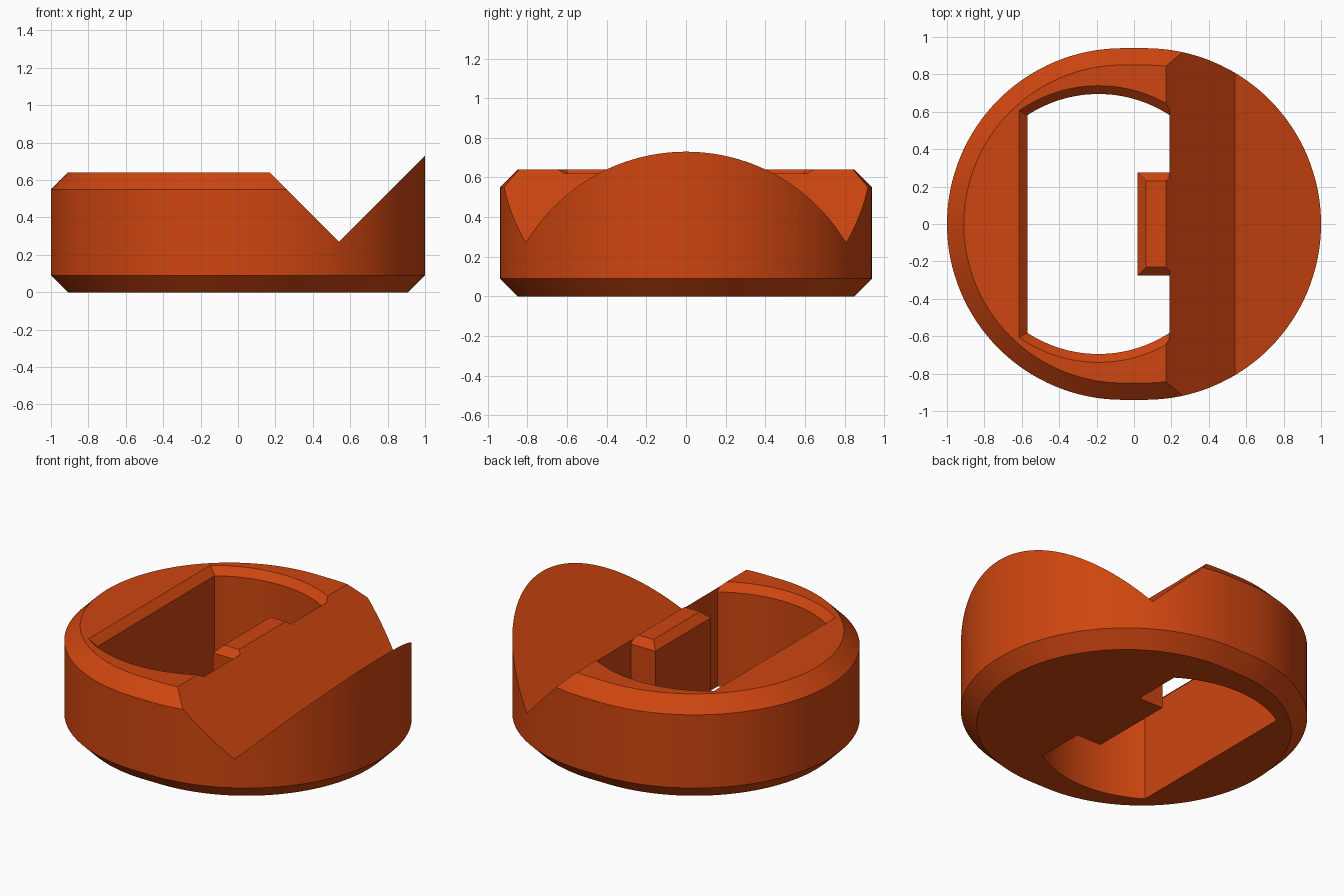
import bpy, bmesh, math
from mathutils import Vector

if "Cube" in bpy.data.objects:
    bpy.data.objects.remove(bpy.data.objects["Cube"])

orange = bpy.data.materials.new("burnt orange")
orange.diffuse_color = (0.62, 0.06, 0.005, 1)
orange.use_nodes = True
orange.node_tree.nodes["Principled BSDF"].inputs["Base Color"].default_value = orange.diffuse_color


def loft(bm, rings):
    """Closed solid through matching rings of points."""
    loops = [[bm.verts.new(p) for p in ring] for ring in rings]
    n = len(loops[0])
    for a, b in zip(loops, loops[1:]):
        for i in range(n):
            j = (i + 1) % n
            bm.faces.new((a[i], a[j], b[j], b[i]))
    bm.faces.new(loops[0][::-1])
    bm.faces.new(loops[-1])


def stadium(r, z, n=64):
    """Two half circles joined by short straight sides."""
    pts = []
    for cx, start in ((0.06, -math.pi / 2), (-0.06, math.pi / 2)):
        for i in range(n + 1):
            a = start + math.pi * i / n
            pts.append((cx + r * math.cos(a), r * math.sin(a), z))
    return pts


def pocket(c, z, n=32):
    """Opening with curved ends and a tab notch, grown by c."""
    r, left, right, cx = 0.695 + c, -0.57 - c, 0.19, -0.19
    a0, a1 = math.acos((right - cx) / r), math.acos((left - cx) / r)
    arc = [(cx + r * math.cos(a0 + (a1 - a0) * i / n),
            r * math.sin(a0 + (a1 - a0) * i / n)) for i in range(n + 1)]
    half = [(0.02 + c, 0.275 - c), (right, 0.275 - c)] + arc
    pts = half + [(x, -y) for x, y in reversed(half)]
    return [(x, y, z) for x, y in pts]


def cut(bm, co, no, cap):
    """Remove everything on the normal's side of a plane."""
    res = bmesh.ops.bisect_plane(
        bm, geom=bm.verts[:] + bm.edges[:] + bm.faces[:], dist=1e-6,
        plane_co=Vector(co), plane_no=Vector(no), clear_outer=True)
    if cap:
        edges = [e for e in res["geom_cut"] if isinstance(e, bmesh.types.BMEdge)]
        bmesh.ops.contextual_create(bm, geom=edges)


def make_object(name, bm):
    bmesh.ops.recalc_face_normals(bm, faces=bm.faces[:])
    mesh = bpy.data.meshes.new(name)
    bm.to_mesh(mesh)
    bm.free()
    mesh.materials.append(orange)
    ob = bpy.data.objects.new(name, mesh)
    bpy.context.collection.objects.link(ob)
    return ob


R, CH, VALLEY = 0.94, 0.09, (0.54, 0, 0.27)

# Main side: chamfered top and bottom, sloping into the valley
bm = bmesh.new()
loft(bm, [stadium(R - CH, 0), stadium(R, CH), stadium(R, 0.55), stadium(R - CH, 0.64)])
cut(bm, VALLEY, (1, 0, 1), True)
cut(bm, VALLEY, (1, 0, 0), False)

# Raised lip side: slope climbing to the outer wall
lip = bmesh.new()
loft(lip, [stadium(R - CH, 0), stadium(R, CH), stadium(R, 0.9)])
cut(lip, VALLEY, (-1, 0, 1), True)
cut(lip, VALLEY, (-1, 0, 0), False)

# Weld both sides along the valley
tmp = bpy.data.meshes.new("lip_side")
lip.to_mesh(tmp)
lip.free()
bm.from_mesh(tmp)
bpy.data.meshes.remove(tmp)
bmesh.ops.remove_doubles(bm, verts=bm.verts[:], dist=1e-4)
body = make_object("body", bm)

# Through opening with chamfered rim and tab
bm = bmesh.new()
loft(bm, [pocket(0, -0.1), pocket(0, 0.595), pocket(0.085, 0.68)])
cutter = make_object("opening_cutter", bm)
cutter.hide_render = True
cutter.hide_viewport = False

mod = body.modifiers.new("opening", "BOOLEAN")
mod.operation, mod.solver, mod.object = "DIFFERENCE", "EXACT", cutter
bpy.context.view_layer.objects.active = body
body.select_set(True)
bpy.ops.object.modifier_apply(modifier=mod.name)
bpy.data.objects.remove(cutter)

# Smooth curved walls, crisp edges
bpy.ops.object.shade_smooth_by_angle(angle=math.radians(25))
